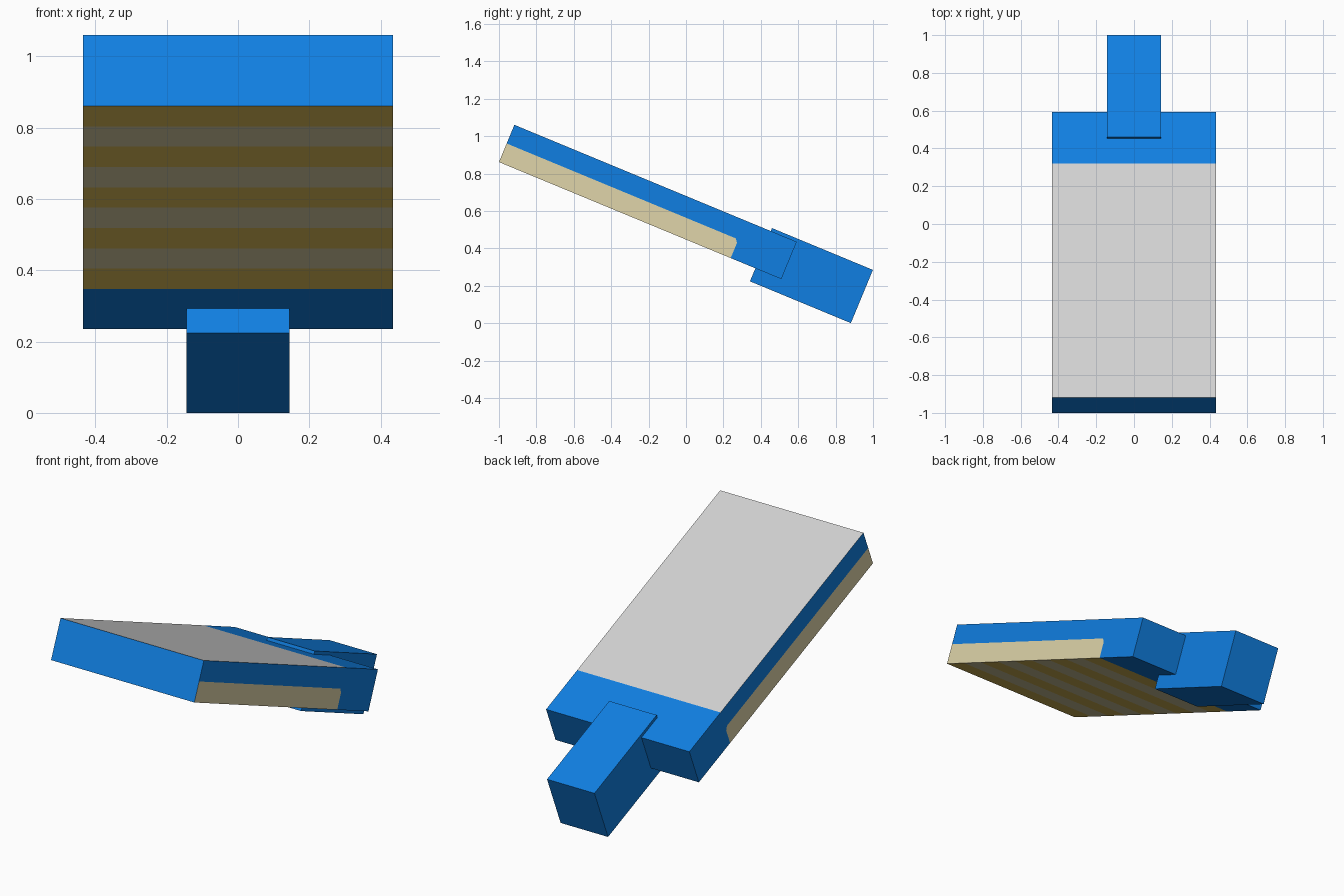
import bpy, bmesh, math
from mathutils import Vector

if "Cube" in bpy.data.objects:
    bpy.data.objects.remove(bpy.data.objects["Cube"])

TILT = -math.radians(22.5)


def srgb(r, g, b):
    return tuple((c / 255 / 12.92) if c < 11 else ((c / 255 + 0.055) / 1.055) ** 2.4
                 for c in (r, g, b)) + (1.0,)


def material(name, rgb):
    m = bpy.data.materials.new(name)
    m.diffuse_color = srgb(*rgb)
    m.use_nodes = True
    m.node_tree.nodes["Principled BSDF"].inputs["Base Color"].default_value = m.diffuse_color
    return m


blue = material("blue_plastic", (16, 127, 226))
grey = material("light_grey", (210, 210, 210))
cream = material("cream_bristle", (224, 213, 170))
gold = material("gold_bristle", (229, 196, 92))


def box(bm, width, length, height):
    """Box with its lower front edge on the local x axis."""
    bmesh.ops.create_cube(bm, size=1)
    for v in bm.verts:
        v.co = Vector((v.co.x * width, (v.co.y + 0.5) * length, (v.co.z + 0.5) * height))


def cut(bm, point, normal, keep):
    """Cut the faces that satisfy keep with a plane."""
    bm.normal_update()
    faces = [f for f in bm.faces if keep(f)]
    geom = set(faces)
    for f in faces:
        geom.update(f.edges, f.verts)
    bmesh.ops.bisect_plane(bm, geom=list(geom), plane_co=point, plane_no=normal, dist=1e-5)


def finish(bm, name, location, mats):
    mesh = bpy.data.meshes.new(name)
    bm.to_mesh(mesh)
    bm.free()
    for m in mats:
        mesh.materials.append(m)
    ob = bpy.data.objects.new(name, mesh)
    ob.location = location
    ob.rotation_euler.x = TILT
    bpy.context.collection.objects.link(ob)


# Brush head: blue block with grey top panel, cream sides and striped underside
LENGTH, THICK, PANEL, ROWS = 1.634, 0.2155, 1.341, 9
bm = bmesh.new()
box(bm, 0.87, LENGTH, THICK)


def side(f):
    return abs(f.normal.x) > 0.9


def bottom(f):
    return f.normal.z < -0.9


cut(bm, (0, PANEL, 0), (0, 1, 0), lambda f: abs(f.normal.y) < 0.5)
cut(bm, (0, 0, THICK / 2), (0, 0, 1), side)
cut(bm, (0, PANEL, 0.088), (0, 0.024, 0.018),
    lambda f: side(f) and f.calc_center_median().y < PANEL and f.calc_center_median().z < THICK / 2)
for i in range(1, ROWS):
    cut(bm, (0, PANEL * i / ROWS, 0), (0, 1, 0), bottom)

bm.normal_update()
for f in bm.faces:
    c = f.calc_center_bounds()
    if c.y > PANEL or abs(f.normal.y) > 0.9:
        continue
    if f.normal.z > 0.9:
        f.material_index = 1
    elif bottom(f):
        f.material_index = 3 if int(c.y / PANEL * ROWS) % 2 == 0 else 2
    elif c.z < THICK / 2 and c.y < PANEL / 2 + 0.1:
        f.material_index = 2
finish(bm, "brush_head", (0, -1.0, 0.861), (blue, grey, cream, gold))

# Handle: plain block running into the back of the head
bm = bmesh.new()
box(bm, 0.288, 0.584, 0.308)
finish(bm, "handle", (0, 0.342, 0.2235), (blue,))
